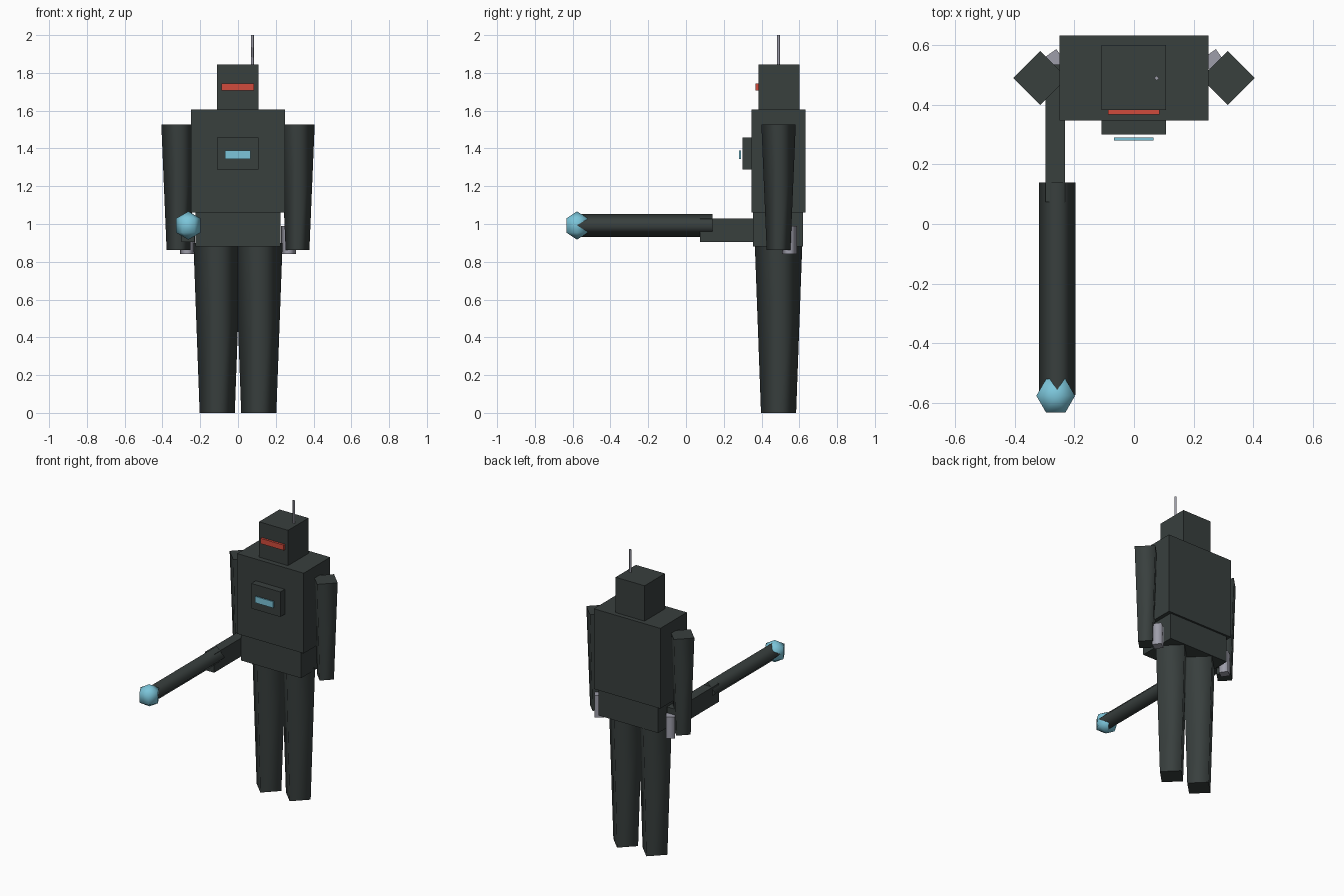
import bpy
import bmesh
from math import cos, sin, pi, radians
from mathutils import Matrix, Vector

default = bpy.data.objects.get("Cube")
if default:
    bpy.data.objects.remove(default, do_unlink=True)


def material(name, color):
    mat = bpy.data.materials.new(name)
    mat.use_nodes = True
    mat.diffuse_color = (*color, 1)
    bsdf = next(n for n in mat.node_tree.nodes if n.type == 'BSDF_PRINCIPLED')
    bsdf.inputs["Base Color"].default_value = (*color, 1)
    return mat


DARK = material("dark_armour", (0.04, 0.05, 0.048))
RED = material("visor_red", (0.64, 0.07, 0.045))
BLUE = material("energy_blue", (0.2, 0.56, 0.7))
GREY = material("steel_grey", (0.34, 0.34, 0.4))


def finish(name, bm, mat):
    bmesh.ops.recalc_face_normals(bm, faces=bm.faces)
    mesh = bpy.data.meshes.new(name)
    bm.to_mesh(mesh)
    bm.free()
    mesh.materials.append(mat)
    obj = bpy.data.objects.new(name, mesh)
    bpy.context.collection.objects.link(obj)
    return obj


def box(name, x, y, z, mat):
    """Box from (min, max) pairs on each axis."""
    bm = bmesh.new()
    bmesh.ops.create_cube(bm, size=1)
    low, high = (Vector(p) for p in zip(x, y, z))
    bm.transform(Matrix.Translation((low + high) / 2) @ Matrix.Diagonal((*(high - low), 1)))
    return finish(name, bm, mat)


def column(name, center, rings, mat, sides=4, phase=0, turn=None):
    """Smooth column through (height, radius) rings, with crisp flat ends."""
    bm = bmesh.new()
    loops = []
    for h, r in rings:
        angles = [radians(phase) + 2 * pi * i / sides for i in range(sides)]
        loops.append([bm.verts.new((r * cos(a), r * sin(a), h)) for a in angles])
    for a, b in zip(loops, loops[1:]):
        for i in range(sides):
            j = (i + 1) % sides
            bm.faces.new((a[i], a[j], b[j], b[i])).smooth = True
    for loop, ring in ((loops[0], rings[0]), (loops[-1], rings[-1])):
        if ring[1] > 0:
            cap = bm.faces.new(loop)
            for edge in cap.edges:
                edge.smooth = False
    bmesh.ops.remove_doubles(bm, verts=bm.verts, dist=1e-5)
    bm.transform(Matrix.Translation(center) @ (turn or Matrix.Identity(4)))
    return finish(name, bm, mat)


# Body and head
box("torso", (-0.25, 0.25), (0.348, 0.633), (1.06, 1.605), DARK)
box("pelvis", (-0.225, 0.225), (0.356, 0.62), (0.882, 1.06), DARK)
box("head", (-0.11, 0.108), (0.383, 0.602), (1.605, 1.845), DARK)
box("visor", (-0.088, 0.086), (0.368, 0.384), (1.708, 1.744), RED)
box("chest_panel", (-0.11, 0.108), (0.3, 0.349), (1.288, 1.458), DARK)
box("chest_light", (-0.068, 0.066), (0.281, 0.29), (1.345, 1.388), BLUE)
column("antenna", (0.076, 0.49, 0), [(1.84, 0.008), (2.0, 0.008)], GREY)

# Tapered limbs
for side, s in (("left", 1), ("right", -1)):
    column(side + "_leg", (s * 0.11, 0.49, 0), [(0, 0.093), (0.9, 0.126)], DARK)
    column(side + "_arm", (s * 0.315, 0.49, 0), [(0.863, 0.063), (1.527, 0.091)], DARK)
    column(side + "_hand", (s * 0.268, 0.548, 0), [(0.842, 0.04), (0.99, 0.04)],
           GREY, phase=80)

# Weapon held on the right side
box("weapon_stock", (-0.298, -0.231), (0.074, 0.536), (0.905, 1.03), DARK)
forward = Matrix.Rotation(pi / 2, 4, 'X')
column("weapon_barrel", (-0.258, 0, 0.993), [(-0.14, 0.061), (0.575, 0.061)],
       DARK, turn=forward)
R = 0.075
ball = [(-R, 0), (-R / 2, R * 0.866), (R / 2, R * 0.866), (R, 0)]
column("weapon_tip", (-0.263, -0.577, 0.992), ball, BLUE, sides=6)
